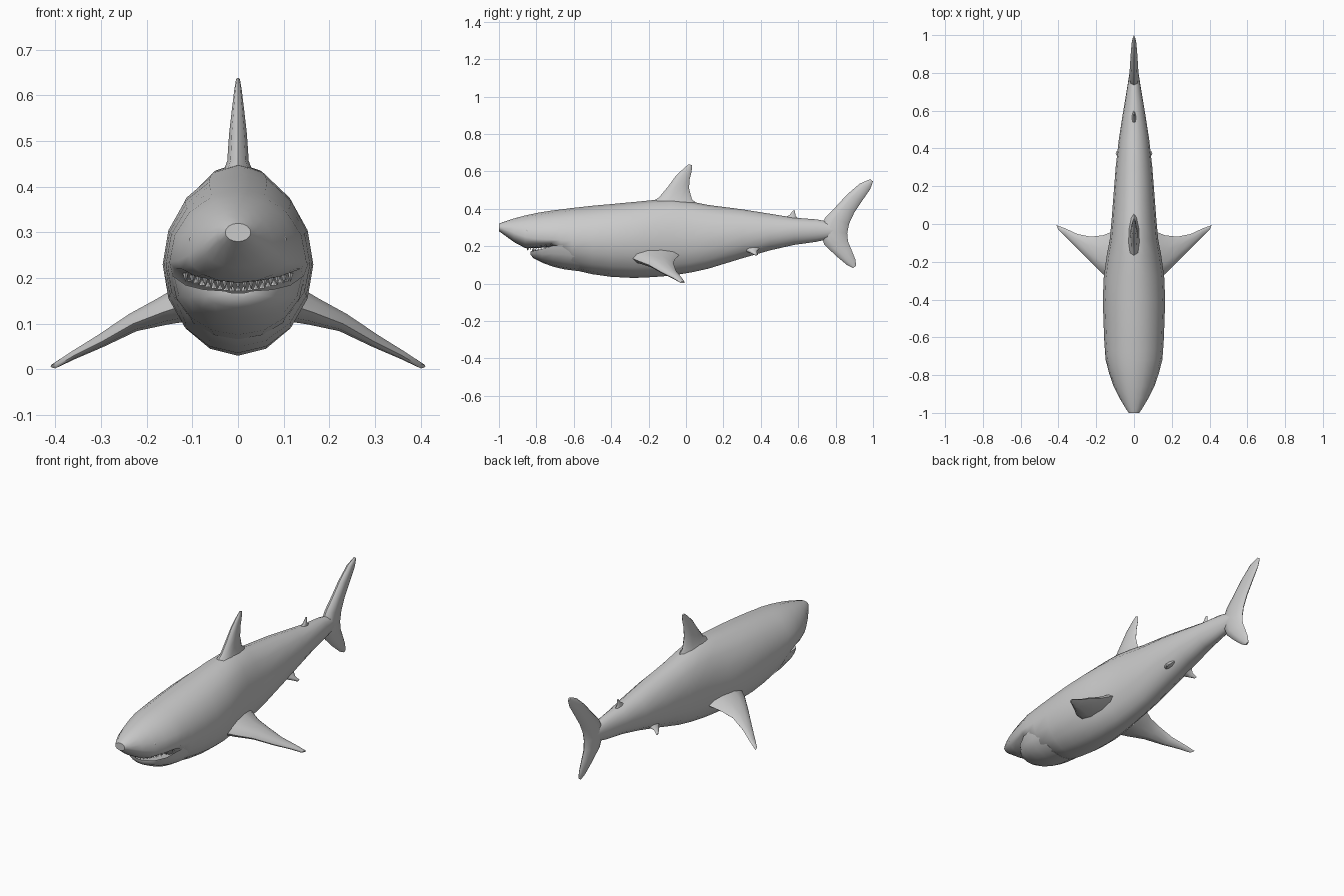
import bpy, bmesh, math
from mathutils import Vector

if "Cube" in bpy.data.objects:
    bpy.data.objects.remove(bpy.data.objects["Cube"])

skin = bpy.data.materials.new("grey_skin")
skin.diffuse_color = (0.6, 0.6, 0.6, 1)
skin.use_nodes = True
skin.node_tree.nodes["Principled BSDF"].inputs["Base Color"].default_value = skin.diffuse_color


def finish(name, bm, angle=50):
    bmesh.ops.recalc_face_normals(bm, faces=bm.faces)
    me = bpy.data.meshes.new(name)
    bm.to_mesh(me)
    bm.free()
    me.materials.append(skin)
    ob = bpy.data.objects.new(name, me)
    bpy.context.collection.objects.link(ob)
    bpy.ops.object.select_all(action='DESELECT')
    ob.select_set(True)
    bpy.context.view_layer.objects.active = ob
    bpy.ops.object.shade_smooth_by_angle(angle=math.radians(angle))
    return ob


def loft(name, rings, angle=50):
    """Skin a list of closed rings and cap both ends."""
    bm = bmesh.new()
    rows = [[bm.verts.new(p) for p in r] for r in rings]
    n = len(rows[0])
    for a, b in zip(rows, rows[1:]):
        for i in range(n):
            j = (i + 1) % n
            bm.faces.new((a[i], a[j], b[j], b[i]))
    bm.faces.new(rows[0])
    bm.faces.new(rows[-1])
    return finish(name, bm, angle)


def fin(name, stations, normal, n=10):
    """Stations: leading point, trailing point, half thickness."""
    rings = []
    for lead, trail, t in stations:
        a, b = Vector(lead), Vector(trail)
        ring = []
        for i in range(n):
            u = 2 * math.pi * i / n
            c = math.cos(u)
            ring.append((a + b) / 2 + (a - b) / 2 * c
                        + Vector(normal).normalized() * t * math.sin(u) * (1 + 0.25 * c))
        rings.append(ring)
    return loft(name, rings)


def flip(stations):
    return [tuple((-p[0], p[1], p[2]) for p in s[:2]) + (s[2],) for s in stations]


# body: y, half width, top, widest height, bottom
sections = [
    (-1.0, .028, .32, .30, .28), (-.975, .045, .33, .292, .262),
    (-.92, .078, .348, .27, .222), (-.86, .108, .364, .25, .19),
    (-.79, .132, .379, .238, .19), (-.72, .15, .39, .235, .198),
    (-.67, .154, .396, .232, .15), (-.61, .158, .404, .23, .075),
    (-.5, .162, .416, .23, .05), (-.4, .165, .425, .23, .036),
    (-.28, .16, .436, .23, .03), (-.17, .145, .447, .23, .035),
    (-.08, .128, .452, .235, .042), (.03, .118, .438, .24, .06),
    (.12, .111, .42, .245, .08), (.3, .097, .397, .26, .135),
    (.45, .08, .373, .27, .178), (.58, .06, .352, .28, .207),
    (.7, .04, .343, .283, .224), (.81, .022, .32, .285, .25),
]
S = 16
rings = []
for y, w, top, mid, bot in sections:
    ring = []
    for i in range(S):
        u = 2 * math.pi * i / S
        s = math.sin(u)
        ring.append((w * math.cos(u), y, mid + s * ((top - mid) if s > 0 else (mid - bot))))
    rings.append(ring)
loft("body", rings)

# lower jaw: y, half width, rim, bottom, mouth depth
jaw = [(-.832, .03, .172, .155, .005), (-.815, .075, .175, .135, .02),
       (-.77, .115, .185, .112, .04), (-.71, .14, .203, .09, .06),
       (-.65, .146, .205, .076, .07), (-.57, .14, .19, .066, .07)]
rings = []
for y, w, rim, bot, dip in jaw:
    ring = []
    for i in range(S):
        u = 2 * math.pi * i / S
        c, s = math.cos(u), math.sin(u)
        if s > 1e-6:
            ring.append((.88 * w * c, y, rim - dip * s))
        else:
            ring.append((w * c, y, rim + (rim - bot) * s))
    rings.append(ring)
loft("lower_jaw", rings)

# teeth in two arched rows
for name, wide, y0, dy, z0, dz, h in (("upper_teeth", .115, -.85, .13, .194, .017, -.02),
                                      ("lower_teeth", .105, -.822, .12, .172, .022, .016)):
    bm = bmesh.new()
    for k in range(17):
        t = -1 + k / 8
        c = Vector((wide * t, y0 + dy * t * t, z0 + dz * t * t))
        base = [bm.verts.new(c + Vector((.006 * math.cos(a), .004 * math.sin(a), 0)))
                for a in (0, math.pi / 2, math.pi, 3 * math.pi / 2)]
        tip = bm.verts.new(c + Vector((0, .003, h)))
        bm.faces.new(base)
        for i in range(4):
            bm.faces.new((base[i], base[(i + 1) % 4], tip))
    finish(name, bm, 20)

# eyes
for side, x in (("left", .099), ("right", -.099)):
    bm = bmesh.new()
    bmesh.ops.create_uvsphere(bm, u_segments=10, v_segments=6, radius=.013)
    bmesh.ops.scale(bm, vec=(.6, 1, 1), verts=bm.verts)
    bmesh.ops.translate(bm, vec=(x, -.845, .283), verts=bm.verts)
    finish(side + "_eye", bm)

# dorsal fins
fin("dorsal_fin", [((0, -.22, .415), (0, .09, .405), .04), ((0, -.145, .46), (0, .032, .45), .023),
                   ((0, -.095, .52), (0, .016, .51), .019), ((0, -.055, .575), (0, .02, .56), .013),
                   ((0, -.01, .618), (0, .03, .6), .008), ((0, .015, .638), (0, .033, .632), .004)],
    (1, 0, 0))
fin("rear_dorsal_fin", [((0, .52, .35), (0, .61, .34), .012), ((0, .555, .368), (0, .585, .362), .007),
                        ((0, .573, .392), (0, .583, .39), .003)], (1, 0, 0))

# tail fin, upper tip to lower tip: leading y, z, trailing y, z, half thickness
tail = [(.985, .558, 1.0, .546, .005), (.93, .535, .985, .505, .013), (.86, .475, .94, .44, .018),
        (.80, .41, .90, .38, .021), (.745, .355, .872, .32, .024), (.71, .285, .862, .27, .027),
        (.74, .208, .866, .225, .022), (.80, .15, .885, .18, .016), (.86, .10, .905, .13, .01),
        (.893, .083, .91, .095, .004)]
fin("tail_fin", [((0, a, b), (0, c, d), t) for a, b, c, d, t in tail], (1, 0, 0))

# paired pectoral and pelvic fins
pectoral = [((.09, -.32, .15), (.09, -.03, .16), .045), ((.165, -.265, .125), (.165, -.06, .13), .03),
            ((.23, -.2, .1), (.23, -.067, .108), .02), ((.3, -.13, .06), (.3, -.053, .068), .014),
            ((.36, -.07, .03), (.36, -.025, .034), .009), ((.398, -.033, .007), (.41, -.006, .007), .005)]
pelvic = [((.045, .29, .19), (.045, .4, .2), .02), ((.075, .335, .172), (.075, .378, .172), .01),
          ((.095, .368, .154), (.095, .385, .154), .004)]
for name, st in (("pectoral_fin", pectoral), ("pelvic_fin", pelvic)):
    fin("left_" + name, st, (.45, 0, 1))
    fin("right_" + name, flip(st), (-.45, 0, 1))
